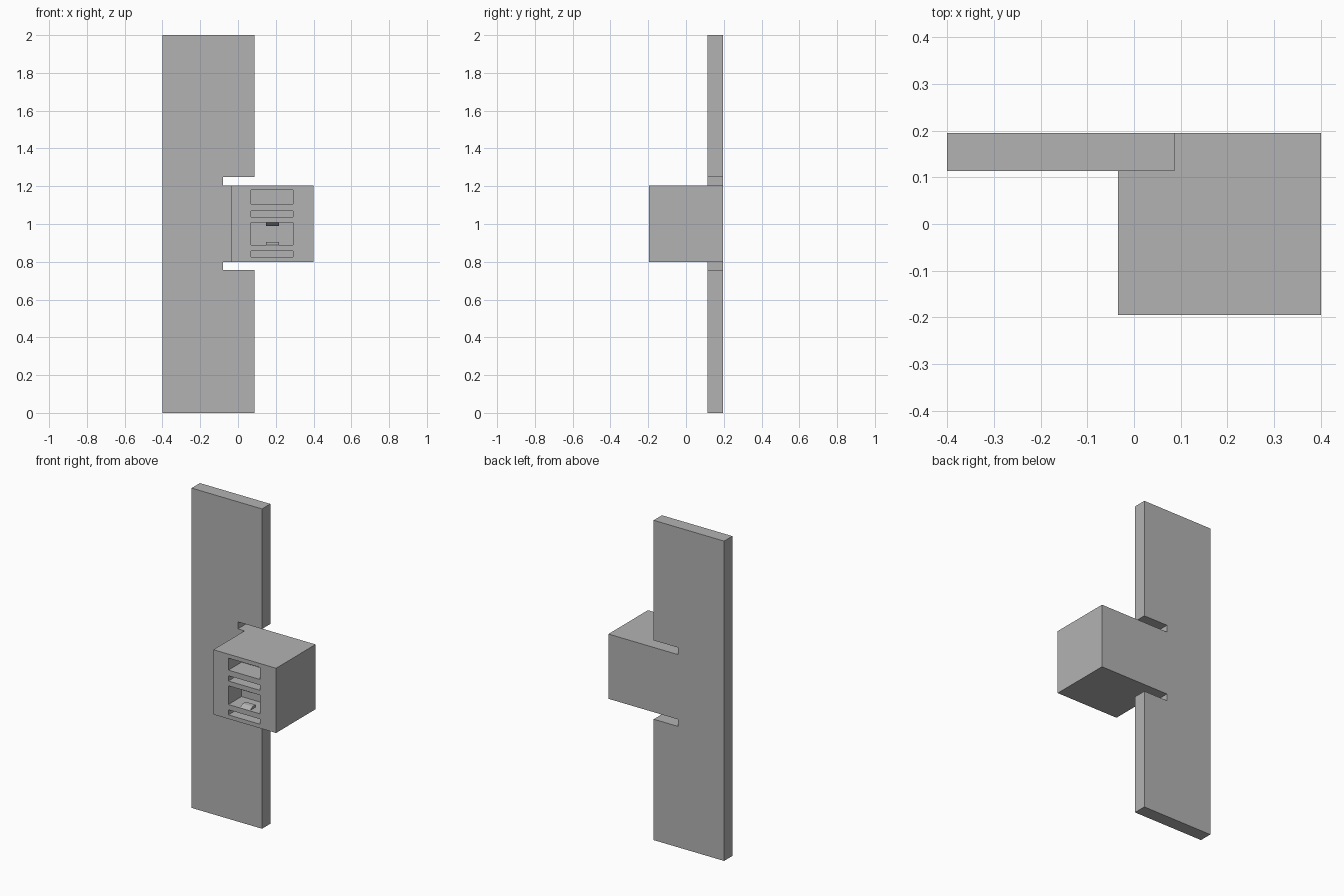
import bpy
import bmesh

if "Cube" in bpy.data.objects:
    bpy.data.objects.remove(bpy.data.objects["Cube"], do_unlink=True)

grey = bpy.data.materials.new("mid grey")
grey.use_nodes = True
COLOUR = (0.45, 0.45, 0.45, 1)
grey.diffuse_color = COLOUR
grey.node_tree.nodes["Principled BSDF"].inputs["Base Color"].default_value = COLOUR


def prism(name, outline, axis, start, end):
    """Extrude a 2D outline along x (outline is y, z) or y (outline is x, z)."""
    bm = bmesh.new()
    place = (lambda u, v: (start, u, v)) if axis == "x" else (lambda u, v: (u, start, v))
    face = bm.faces.new([bm.verts.new(place(u, v)) for u, v in outline])
    moved = bmesh.ops.extrude_face_region(bm, geom=[face])["geom"]
    step = (end - start, 0, 0) if axis == "x" else (0, end - start, 0)
    bmesh.ops.translate(bm, vec=step, verts=[g for g in moved if isinstance(g, bmesh.types.BMVert)])
    bmesh.ops.recalc_face_normals(bm, faces=bm.faces)
    mesh = bpy.data.meshes.new(name)
    bm.to_mesh(mesh)
    bm.free()
    mesh.materials.append(grey)
    obj = bpy.data.objects.new(name, mesh)
    bpy.context.collection.objects.link(obj)
    return obj


def block(name, x0, x1, y0, y1, z0, z1):
    return prism(name, [(x0, z0), (x1, z0), (x1, z1), (x0, z1)], "y", y0, y1)


def combine(target, other, operation):
    """Apply a boolean and discard the second object."""
    mod = target.modifiers.new(operation.lower(), "BOOLEAN")
    mod.operation, mod.solver, mod.object = operation, "EXACT", other
    bpy.context.view_layer.objects.active = target
    bpy.ops.object.modifier_apply(modifier=mod.name)
    bpy.data.objects.remove(other, do_unlink=True)


FRONT, BACK, PLATE_FRONT = -0.195, 0.195, 0.113
LEFT, RIGHT, EDGE, NOTCH = -0.4, 0.4, 0.087, -0.08
LOW, HIGH, GAP = 0.8, 1.205, 0.044

# Tall back plate with a notch above and below the tongue
plate_outline = [
    (LEFT, 0), (EDGE, 0), (EDGE, LOW - GAP), (NOTCH, LOW - GAP), (NOTCH, LOW),
    (RIGHT, LOW), (RIGHT, HIGH), (NOTCH, HIGH), (NOTCH, HIGH + GAP),
    (EDGE, HIGH + GAP), (EDGE, 2), (LEFT, 2),
]
plate = prism("back_plate", plate_outline, "y", PLATE_FRONT, BACK)

# Housing box on the tongue, with slots and a socket in its front
housing = block("housing", -0.034, RIGHT, FRONT, PLATE_FRONT, LOW, HIGH)
combine(plate, housing, "UNION")
DEPTH = 0.13
for bottom, top in [(0.825, 0.857), (0.89, 1.007), (1.037, 1.07), (1.105, 1.18)]:
    cutter = block("slot_cutter", 0.07, 0.29, FRONT - 0.1, FRONT + DEPTH, bottom, top)
    combine(plate, cutter, "DIFFERENCE")

# Wedge catches on the socket floor and ceiling
for name, base, rise in [("lower_catch", 0.89, 0.015), ("upper_catch", 1.007, -0.018)]:
    outline = [(FRONT + 0.005, base), (FRONT + 0.03, base + rise),
               (FRONT + 0.06, base + rise), (FRONT + 0.06, base)]
    prism(name, outline, "x", 0.147, 0.217)
